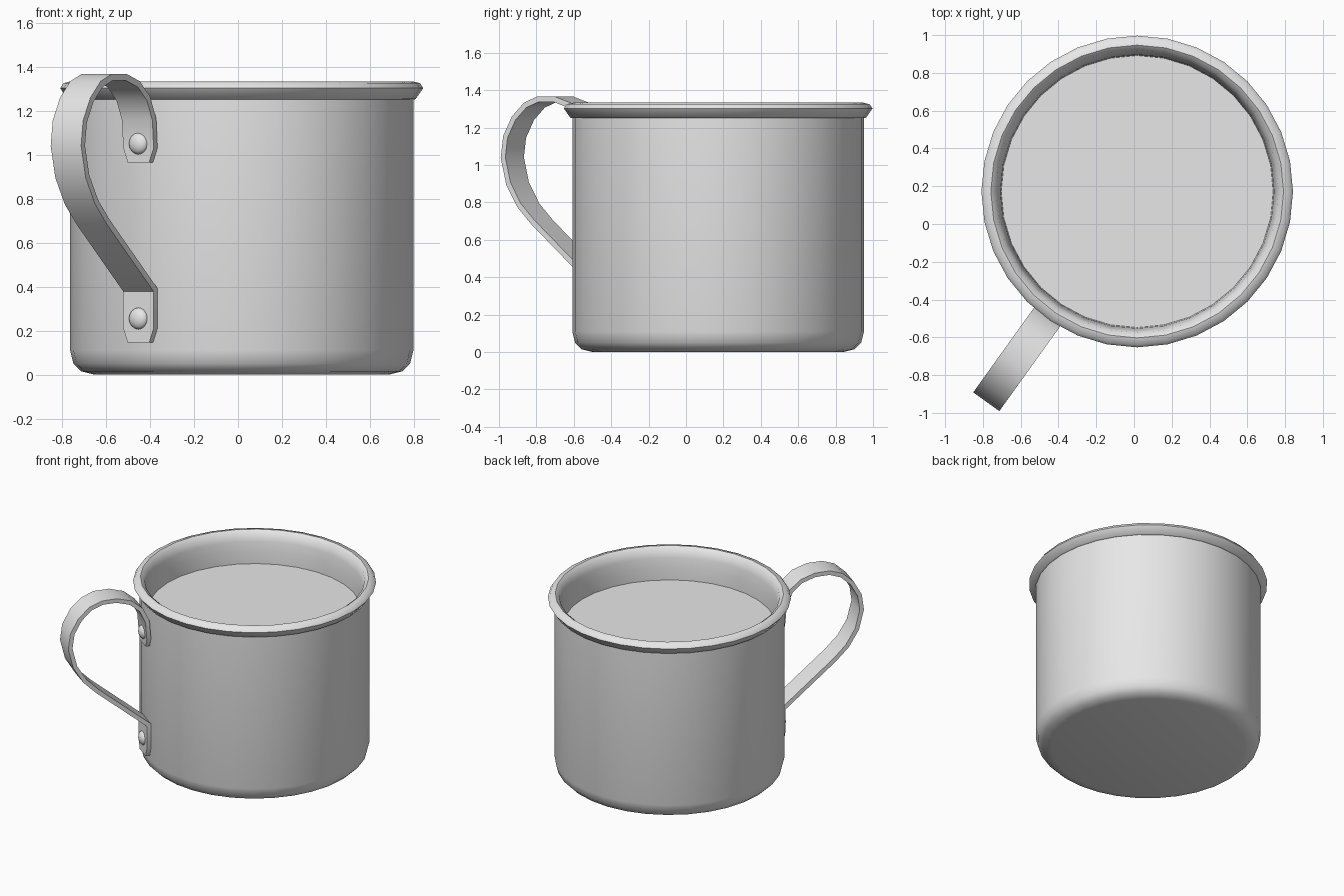
import bpy, bmesh, math
from mathutils import Matrix, Vector

cube = bpy.data.objects.get("Cube")
if cube:
    bpy.data.objects.remove(cube, do_unlink=True)

AXIS = Vector((0.017, 0.172, 0))           # centre line of the cup
OUT = Vector((-0.583, -0.812, 0)).normalized()   # direction of the handle
SIDE = Vector((-OUT.y, OUT.x, 0))
UP = Vector((0, 0, 1))
SEGMENTS = 32

metal = bpy.data.materials.new("grey metal")
metal.use_nodes = True
grey = (0.8, 0.8, 0.8, 1)
metal.diffuse_color = grey
metal.node_tree.nodes["Principled BSDF"].inputs["Base Color"].default_value = grey


def finish(name, bm, angle):
    """Turn a bmesh into a shaded, coloured object."""
    bmesh.ops.recalc_face_normals(bm, faces=bm.faces[:])
    mesh = bpy.data.meshes.new(name)
    bm.to_mesh(mesh)
    bm.free()
    mesh.materials.append(metal)
    obj = bpy.data.objects.new(name, mesh)
    bpy.context.collection.objects.link(obj)
    bpy.ops.object.select_all(action='DESELECT')
    obj.select_set(True)
    bpy.context.view_layer.objects.active = obj
    bpy.ops.object.shade_smooth_by_angle(angle=math.radians(angle))
    return obj


def lathe(name, profile, angle):
    """Spin a (radius, height) profile around the cup axis."""
    bm = bmesh.new()
    verts = [bm.verts.new(AXIS + Vector((0, r, z))) for r, z in profile]
    edges = [bm.edges.new(pair) for pair in zip(verts, verts[1:])]
    bmesh.ops.spin(bm, geom=verts + edges, cent=AXIS, axis=UP,
                   angle=math.tau, steps=SEGMENTS)
    bmesh.ops.remove_doubles(bm, verts=bm.verts[:], dist=0.0005)
    return finish(name, bm, angle)


# Cup shell: rounded base, straight wall, rolled rim and inner wall
lathe("cup_body", [
    (0, 0), (0.67, 0), (0.73, 0.015), (0.765, 0.05), (0.78, 0.11),
    (0.78, 1.25), (0.79, 1.252), (0.825, 1.302), (0.81, 1.325),
    (0.775, 1.333), (0.748, 1.312), (0.735, 1.26), (0.725, 1.19),
    (0.72, 1.1), (0.72, 0.06), (0, 0.06)], 50)

# Drink surface
bm = bmesh.new()
bmesh.ops.create_circle(bm, cap_ends=True, segments=SEGMENTS, radius=0.722,
                        matrix=Matrix.Translation(AXIS + UP * 1.1))
drink = finish("drink_surface", bm, 30)
if drink.data.polygons[0].normal.z < 0:
    drink.data.flip_normals()

# Handle strap: distance from axis, height; the end points are narrower
path = [(0.79, 0.145), (0.79, 0.21), (0.79, 0.385), (1.16, 0.695),
        (1.25, 0.785), (1.32, 0.90), (1.355, 1.04), (1.34, 1.15),
        (1.285, 1.25), (1.21, 1.32), (1.125, 1.352), (1.02, 1.352),
        (0.92, 1.32), (0.845, 1.255), (0.80, 1.16), (0.79, 1.03),
        (0.79, 0.965)]
bm = bmesh.new()
rows = []
for i, (r, z) in enumerate(path):
    half = 0.06 if i in (0, len(path) - 1) else 0.085
    middle = AXIS + OUT * r + UP * z
    rows.append([bm.verts.new(middle + SIDE * s * half) for s in (-1, 1)])
for a, b in zip(rows, rows[1:]):
    bm.faces.new((a[0], a[1], b[1], b[0]))
handle = finish("handle_strap", bm, 35)
solid = handle.modifiers.new("thickness", 'SOLIDIFY')
solid.thickness = 0.03
solid.offset = 0
solid.use_even_offset = True
bpy.ops.object.modifier_apply(modifier=solid.name)
bpy.ops.object.shade_smooth_by_angle(angle=math.radians(35))

# Domed rivets holding the strap
for name, height in (("upper_rivet", 1.05), ("lower_rivet", 0.255)):
    bm = bmesh.new()
    place = (Matrix.Translation(AXIS + OUT * 0.803 + UP * height)
             @ OUT.to_track_quat('Z', 'Y').to_matrix().to_4x4()
             @ Matrix.Diagonal((1, 1, 0.6, 1)))
    bmesh.ops.create_uvsphere(bm, u_segments=16, v_segments=8, radius=0.05,
                              matrix=place)
    finish(name, bm, 60)
